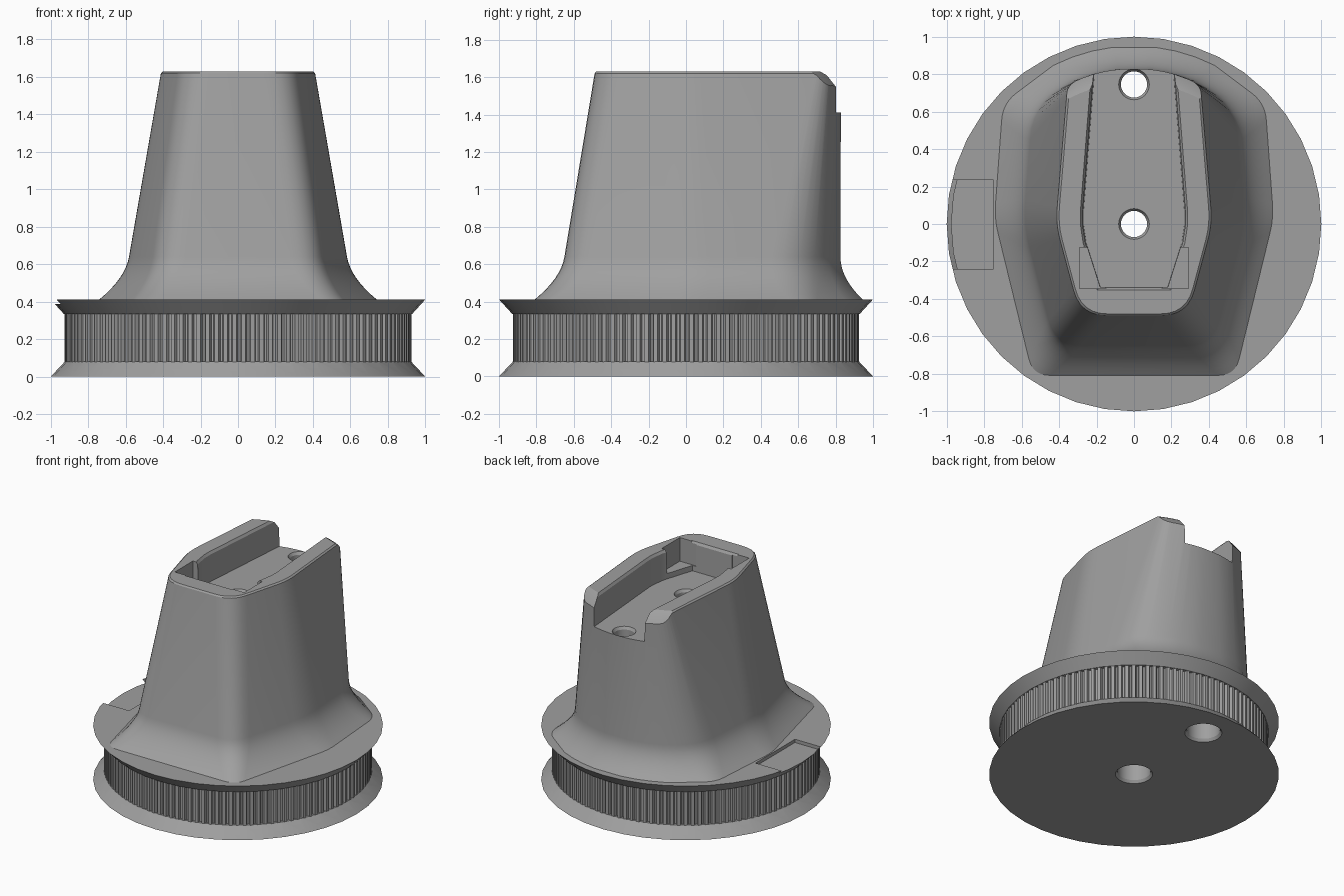
import bpy, bmesh, math
from mathutils import Vector

if "Cube" in bpy.data.objects:
    bpy.data.objects.remove(bpy.data.objects["Cube"])


def loft(name, rings, closed=False):
    """Skin a stack of equal-length rings; cap the ends unless closed on itself."""
    bm = bmesh.new()
    vs = [[bm.verts.new(p) for p in r] for r in rings]
    n = len(vs[0])
    pairs = list(zip(vs, vs[1:])) + ([(vs[-1], vs[0])] if closed else [])
    for a, b in pairs:
        for i in range(n):
            j = (i + 1) % n
            bm.faces.new((a[i], a[j], b[j], b[i]))
    if not closed:
        bm.faces.new(vs[0][::-1])
        bm.faces.new(vs[-1])
    bmesh.ops.recalc_face_normals(bm, faces=bm.faces)
    me = bpy.data.meshes.new(name)
    bm.to_mesh(me)
    bm.free()
    ob = bpy.data.objects.new(name, me)
    bpy.context.collection.objects.link(ob)
    return ob


def lathe(name, profile, n, cy=0.0, closed=False):
    circ = [(math.cos(2 * math.pi * i / n), math.sin(2 * math.pi * i / n)) for i in range(n)]
    return loft(name, [[(r * c, cy + r * s, z) for c, s in circ] for r, z in profile], closed)


def combine(target, tool, op):
    tool.hide_render = True
    m = target.modifiers.new(op, 'BOOLEAN')
    m.operation, m.solver, m.object = op, 'EXACT', tool
    bpy.context.view_layer.objects.active = target
    bpy.ops.object.modifier_apply(modifier=m.name)
    bpy.data.objects.remove(tool)


def at_z(pts, z):
    return [(p[0], p[1], z) for p in pts]


def mirrored(half):
    """Right half from front to back -> full counter-clockwise outline."""
    return half + [(-x, y) for x, y in reversed(half)]


def outline(front, side, back, radius_back, d):
    """Body section: rounded corners, arc at the back."""
    a0 = math.atan2(back[1], back[0])
    arc = [(radius_back * math.cos(a), radius_back * math.sin(a))
           for a in (a0 + (math.pi / 2 - a0) * k / 7 for k in range(3, 7))]
    corners = [(0, front[1]), front, side, back, arc[0]]
    half = []
    for i, cut in zip((1, 2, 3), d):
        p, c, q = (Vector(corners[k]) for k in (i - 1, i, i + 1))
        a, b = c + (p - c).normalized() * cut, c + (q - c).normalized() * cut
        for k in range(7):
            t = k / 6
            v = a * (1 - t) ** 2 + c * 2 * t * (1 - t) + b * t * t
            half.append((v.x, v.y))
    return mirrored(half + arc)


def mix(a, b, t):
    return [(p[0] + (q[0] - p[0]) * t, p[1] + (q[1] - p[1]) * t) for p, q in zip(a, b)]


# Spool base with two bevelled flanges
pedestal = lathe("toothed_pedestal", [(1, 0), (.925, .08), (.88, .08), (.88, .335),
                                      (.93, .335), (1, .412)], 40)

# Fine teeth between the flanges
TEETH = 120
gear = []
for i in range(TEETH):
    for f, r in ((0, .905), (.25, .905), (.4, .925), (.85, .925)):
        a = 2 * math.pi * (i + f) / TEETH
        gear.append((r * math.cos(a), r * math.sin(a)))
combine(pedestal, loft("teeth", [at_z(gear, .06), at_z(gear, .355)]), 'UNION')

# Tapered body with flared foot
top = outline((.285, -.487), (.416, 0), (.352, .752), .83, (.14, .09, .07))
waist = outline((.42, -.65), (.59, 0), (.54, .63), .83, (.14, .13, .17))
foot = outline((.54, -.808), (.745, .03), (.70, .645), .95, (.09, .08, .09))
Z_TOP, Z_WAIST, Z_FOOT = 1.63, .64, .412


def taper(z):
    return mix(waist, top, (z - Z_WAIST) / (Z_TOP - Z_WAIST))


rings = [at_z(foot, .39)]
straight = taper(Z_FOOT)
for k in range(9):
    z = Z_FOOT + (Z_WAIST - Z_FOOT) * k / 8
    w = (1 - k / 8) ** 2
    rings.append([(t[0] + (f[0] - s[0]) * w, t[1] + (f[1] - s[1]) * w, z)
                  for t, f, s in zip(taper(z), foot, straight)])
rings.append(at_z(taper(1.62), 1.62))
rings.append([(x * .975, y * .985, Z_TOP) for x, y in top])
combine(pedestal, loft("body", rings), 'UNION')

# Rounded-off back ends of the side walls
combine(pedestal, lathe("wall_end_cutter", [(.74, 1.66), (.755, 1.63), (.785, 1.61), (.829, 1.55),
                                            (.95, 1.53), (.95, 1.66)], 96, closed=True), 'DIFFERENCE')


# Slot open to the back, with a chamfered lip
def slot(e):
    return mirrored([(.19 + e, -.345 - e), (.265 + e, -.1), (.28 + e, 0), (.28 + e, .06),
                     (.222 + e, .8), (.21 + e, .95)])


combine(pedestal, loft("slot_cutter", [at_z(slot(-.01), 1.41), at_z(slot(-.005), 1.612),
                                       at_z(slot(.02), 1.65)]), 'DIFFERENCE')

# Relief pockets in the two front corners of the slot
for s in (1, -1):
    tri = [(s * x, y) for x, y in ((.15, -.343), (.292, -.343), (.292, -.125), (.24, -.125))]
    combine(pedestal, loft("pocket_cutter", [at_z(tri, 1.45), at_z(tri, 1.7)]), 'DIFFERENCE')

# Two stepped screw holes
for y in (0, .745):
    combine(pedestal, lathe("hole_cutter", [(.135, -.01), (.115, .02), (.115, .3), (.07, .3), (.07, 1.39),
                                            (.082, 1.41), (.082, 1.46)], 32, y), 'DIFFERENCE')

# Shallow label recess on the upper flange
plate = [(-1.1, -.24), (-.75, -.24), (-.75, .235), (-1.1, .235)]
combine(pedestal, loft("recess_cutter", [at_z(plate, .387), at_z(plate, .5)]), 'DIFFERENCE')

# Dark grey finish
grey = bpy.data.materials.new("dark_grey")
grey.diffuse_color = (.35, .35, .35, 1)
grey.use_nodes = True
grey.node_tree.nodes["Principled BSDF"].inputs["Base Color"].default_value = grey.diffuse_color
pedestal.data.materials.clear()
pedestal.data.materials.append(grey)
for poly in pedestal.data.polygons:
    poly.material_index = 0

bpy.ops.object.select_all(action='DESELECT')
pedestal.select_set(True)
bpy.context.view_layer.objects.active = pedestal
bpy.ops.object.shade_smooth_by_angle(angle=math.radians(28))
